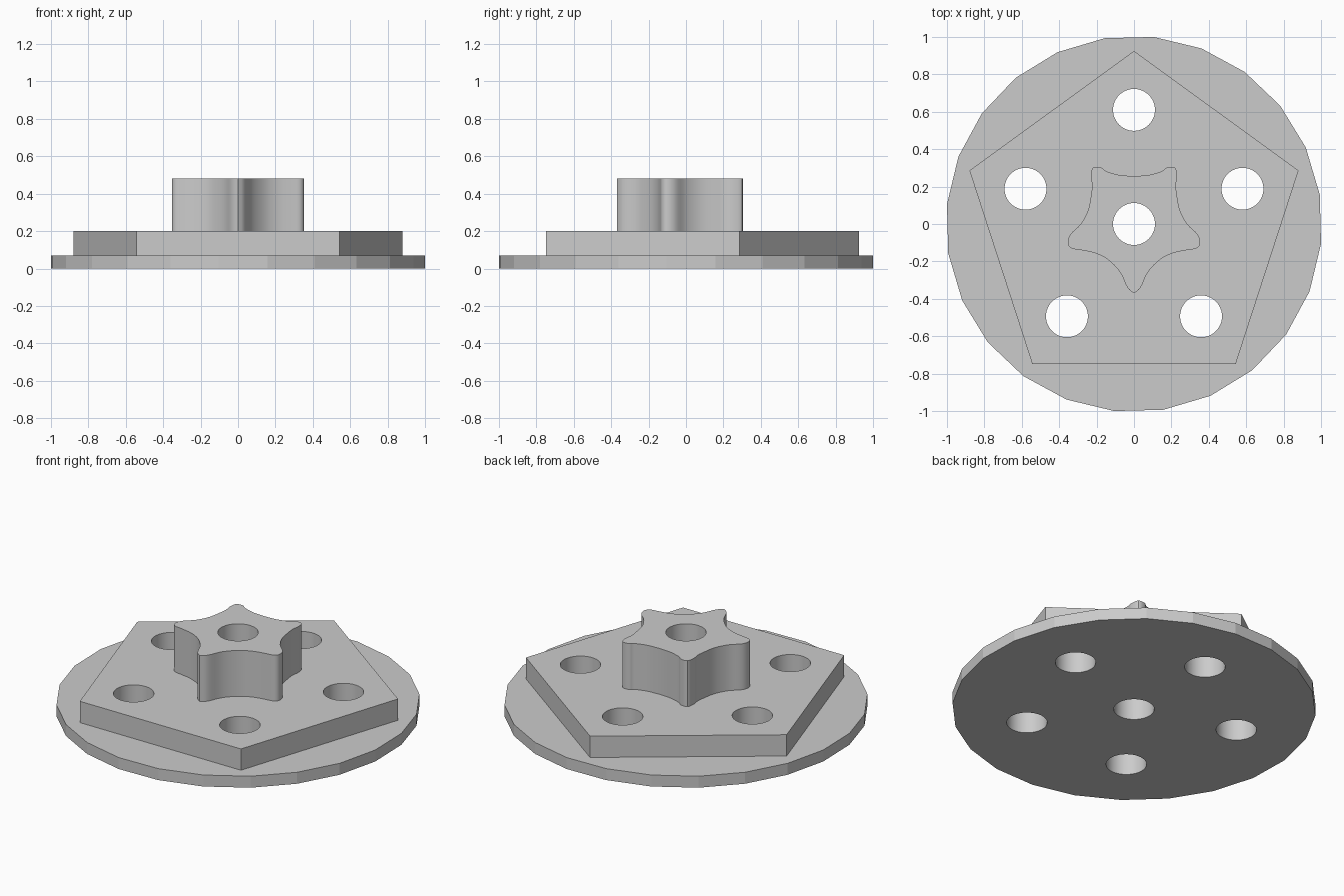
import bpy
import bmesh
from math import sin, cos, pi, radians
from mathutils import Vector

cube = bpy.data.objects.get("Cube")
if cube:
    bpy.data.objects.remove(cube, do_unlink=True)

grey = bpy.data.materials.new("plain grey")
grey.use_nodes = True
grey.diffuse_color = (0.6, 0.6, 0.6, 1)
grey.node_tree.nodes["Principled BSDF"].inputs["Base Color"].default_value = (0.6, 0.6, 0.6, 1)


def ring(radius, sides, start, cx=0, cy=0):
    """Regular polygon outline."""
    angles = [radians(start) + 2 * pi * i / sides for i in range(sides)]
    return [(cx + radius * cos(a), cy + radius * sin(a)) for a in angles]


def prisms(name, outlines, low, high):
    """One object holding an upright prism for each outline."""
    bm = bmesh.new()
    for outline in outlines:
        base = bm.faces.new([bm.verts.new((x, y, low)) for x, y in outline])
        top = bmesh.ops.extrude_face_region(bm, geom=[base])["geom"]
        moved = [v for v in top if isinstance(v, bmesh.types.BMVert)]
        bmesh.ops.translate(bm, verts=moved, vec=(0, 0, high - low))
    bmesh.ops.recalc_face_normals(bm, faces=bm.faces)
    mesh = bpy.data.meshes.new(name)
    bm.to_mesh(mesh)
    bm.free()
    mesh.materials.append(grey)
    obj = bpy.data.objects.new(name, mesh)
    bpy.context.collection.objects.link(obj)
    return obj


def smooth_outline(points, steps=4):
    """Rounded path through the points, sharp at both ends."""
    pts = [Vector(p) for p in points]
    pts = [2 * pts[0] - pts[1]] + pts + [2 * pts[-1] - pts[-2]]
    path = []
    for a, b, c, d in zip(pts, pts[1:], pts[2:], pts[3:]):
        for i in range(steps):
            t = i / steps
            path.append(0.5 * (2 * b + (c - a) * t + (2 * a - 5 * b + 4 * c - d) * t ** 2
                               + (3 * b - a - 3 * c + d) * t ** 3))
    return path + [pts[-2]]


# Star hub: half outline from the front tip to the back, then mirrored
half = smooth_outline([
    (0, -0.37), (0.035, -0.34), (0.075, -0.257), (0.14, -0.19), (0.21, -0.155),
    (0.28, -0.14), (0.335, -0.13), (0.354, -0.1), (0.34, -0.055), (0.285, 0.0),
    (0.245, 0.075), (0.228, 0.165), (0.224, 0.21), (0.23, 0.25), (0.22, 0.3),
    (0.175, 0.302), (0.15, 0.283), (0.08, 0.262), (0, 0.256)])
star = [tuple(p) for p in half] + [(-p.x, p.y) for p in half[-2:0:-1]]

# Solid parts
parts = [
    (prisms("round_base", [ring(1.0055, 24, 9)], 0, 0.07), 10),
    (prisms("pentagon_plate", [ring(0.925, 5, 90)], 0.07, 0.2), 30),
    (prisms("star_hub", [star], 0.2, 0.48), 30),
]

# Centre bore and five bolt holes, cut through every part
centres = [(0, 0)] + ring(0.61, 5, 90)
cutter = prisms("hole_cutter", [ring(0.112, 48, 0, x, y) for x, y in centres], -0.1, 0.6)
cutter.hide_render = True

for obj, angle in parts:
    cut = obj.modifiers.new("holes", "BOOLEAN")
    cut.object = cutter
    cut.operation = "DIFFERENCE"
    cut.solver = "EXACT"
    bpy.ops.object.select_all(action="DESELECT")
    obj.select_set(True)
    bpy.context.view_layer.objects.active = obj
    bpy.ops.object.modifier_apply(modifier=cut.name)
    bpy.ops.object.shade_smooth_by_angle(angle=radians(angle))

bpy.data.objects.remove(cutter, do_unlink=True)
